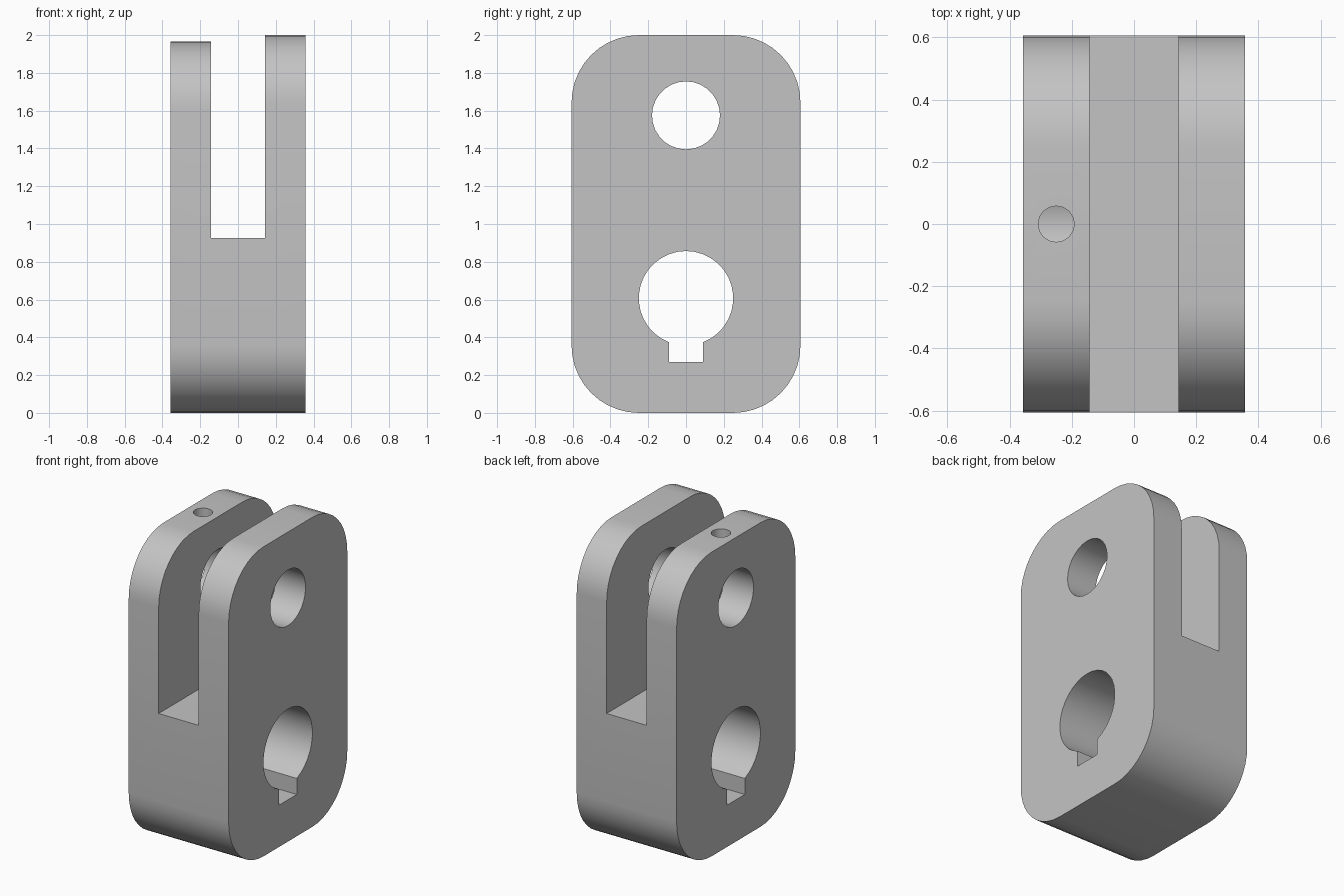
import bpy, bmesh
from math import sin, cos, pi, radians, asin

cube = bpy.data.objects.get("Cube")
if cube:
    bpy.data.objects.remove(cube, do_unlink=True)

HALF_X, HALF_Y, HEIGHT = 0.357, 0.606, 2.0
CORNER = 0.357          # outline corner radius
SLOT = 0.143            # half width of the fork slot
SLOT_FLOOR = 0.925
PIN_Z, PIN_R = 1.575, 0.18
BORE_Z, BORE_R = 0.607, 0.25
KEY_HALF, KEY_FLOOR = 0.09, 0.27
STEP = 0.035            # the right prong is this much shorter

steel = bpy.data.materials.new("plain grey")
steel.use_nodes = True
grey = (0.55, 0.55, 0.55, 1)
steel.diffuse_color = grey
steel.node_tree.nodes["Principled BSDF"].inputs["Base Color"].default_value = grey


def arc(cy, cz, r, start, end, n):
    return [(cy + r * cos(start + (end - start) * i / n),
             cz + r * sin(start + (end - start) * i / n)) for i in range(n + 1)]


def extrude(name, points, x0, x1):
    """Solid from a (y, z) outline extruded along x."""
    bm = bmesh.new()
    face = bm.faces.new([bm.verts.new((x0, y, z)) for y, z in points])
    ext = bmesh.ops.extrude_face_region(bm, geom=[face])
    verts = [g for g in ext["geom"] if isinstance(g, bmesh.types.BMVert)]
    bmesh.ops.translate(bm, verts=verts, vec=(x1 - x0, 0, 0))
    bmesh.ops.recalc_face_normals(bm, faces=bm.faces)
    mesh = bpy.data.meshes.new(name)
    bm.to_mesh(mesh)
    bm.free()
    mesh.materials.append(steel)
    obj = bpy.data.objects.new(name, mesh)
    bpy.context.collection.objects.link(obj)
    return obj


# Rounded block
outline = []
for k, (sy, sz) in enumerate([(1, 1), (-1, 1), (-1, -1), (1, -1)]):
    cy = sy * (HALF_Y - CORNER)
    cz = HEIGHT / 2 + sz * (HEIGHT / 2 - CORNER)
    outline += arc(cy, cz, CORNER, k * pi / 2, (k + 1) * pi / 2, 10)
body = extrude("fork_body", outline, -HALF_X, HALF_X)

# Fork slot, pin hole, and main bore with its keyway
slot = extrude("slot_cutter", [(-1, SLOT_FLOOR), (1, SLOT_FLOOR), (1, 3), (-1, 3)], -SLOT, SLOT)
pin = extrude("pin_cutter", arc(0, PIN_Z, PIN_R, 0, 2 * pi, 28)[:-1], -1, 1)
gap = asin(KEY_HALF / BORE_R)
keyed = arc(0, BORE_Z, BORE_R, -pi / 2 + gap, 1.5 * pi - gap, 30)
keyed += [(-KEY_HALF, KEY_FLOOR), (KEY_HALF, KEY_FLOOR)]
bore = extrude("bore_cutter", keyed, -1, 1)

# Small vertical hole from the prong top into the pin hole
bpy.ops.mesh.primitive_cylinder_add(vertices=16, radius=0.058, depth=0.7,
                                    location=(-0.25, 0, PIN_Z + 0.35))
oil = bpy.context.object
oil.name = "oil_hole_cutter"
oil.data.materials.append(steel)

bpy.ops.object.select_all(action="DESELECT")
body.select_set(True)
bpy.context.view_layer.objects.active = body
for cutter in (slot, pin, bore, oil):
    cutter.hide_render = True
    mod = body.modifiers.new(cutter.name, "BOOLEAN")
    mod.operation = "DIFFERENCE"
    mod.solver = "EXACT"
    mod.object = cutter
    bpy.ops.object.modifier_apply(modifier=mod.name)
    bpy.data.objects.remove(cutter, do_unlink=True)

# Lower the rounded end of the right prong
for v in body.data.vertices:
    x, y, z = v.co
    if x < -0.1 and z > HEIGHT - CORNER - 0.01 and (abs(y) > 0.2 or z > 1.9):
        v.co.z -= STEP

bpy.ops.object.shade_smooth_by_angle(angle=radians(30))
